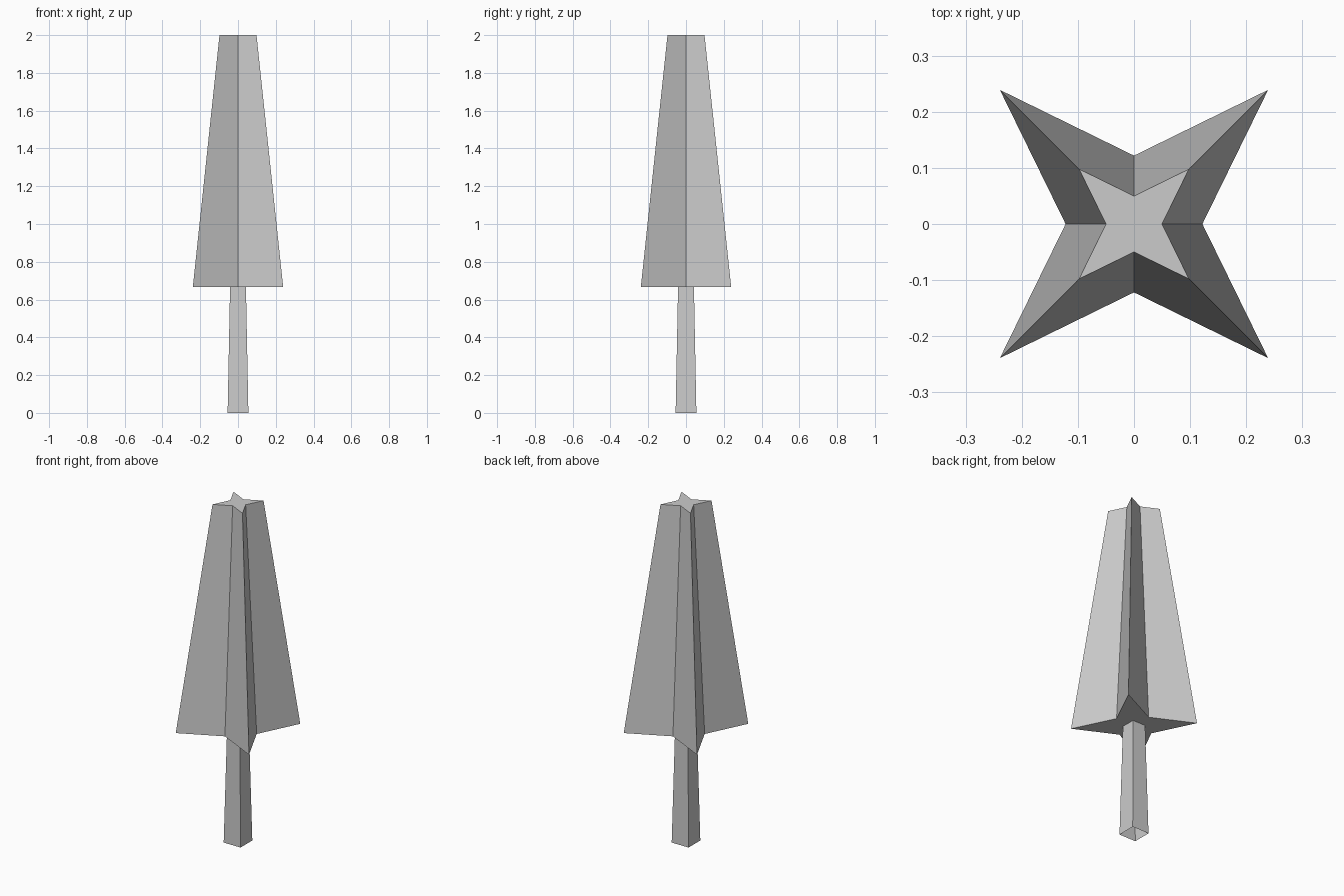
import bpy, bmesh

if "Cube" in bpy.data.objects:
    bpy.data.objects.remove(bpy.data.objects["Cube"])

STAR = [(1, 1), (0, 0.51), (-1, 1), (-0.51, 0), (-1, -1), (0, -0.51), (1, -1), (0.51, 0)]
SQUARE = [(1, 1), (-1, 1), (-1, -1), (1, -1)]


def tapered(name, outline, r0, z0, r1, z1, bottom, top):
    """Loft an outline between two scaled levels, with optional caps."""
    bm = bmesh.new()
    low = [bm.verts.new((x * r0, y * r0, z0)) for x, y in outline]
    high = [bm.verts.new((x * r1, y * r1, z1)) for x, y in outline]
    n = len(outline)
    for i in range(n):
        j = (i + 1) % n
        bm.faces.new((low[i], low[j], high[j], high[i]))
    if bottom:
        bm.faces.new(low[::-1])
    if top:
        bm.faces.new(high)
    mesh = bpy.data.meshes.new(name)
    bm.to_mesh(mesh)
    bm.free()
    obj = bpy.data.objects.new(name, mesh)
    bpy.context.collection.objects.link(obj)
    return obj


# square trunk, open at the bottom
tapered("trunk", SQUARE, 0.055, 0.0, 0.042, 0.667, False, False)
# four-pointed star foliage, narrowing upward
tapered("foliage", STAR, 0.239, 0.667, 0.098, 2.0, True, True)
